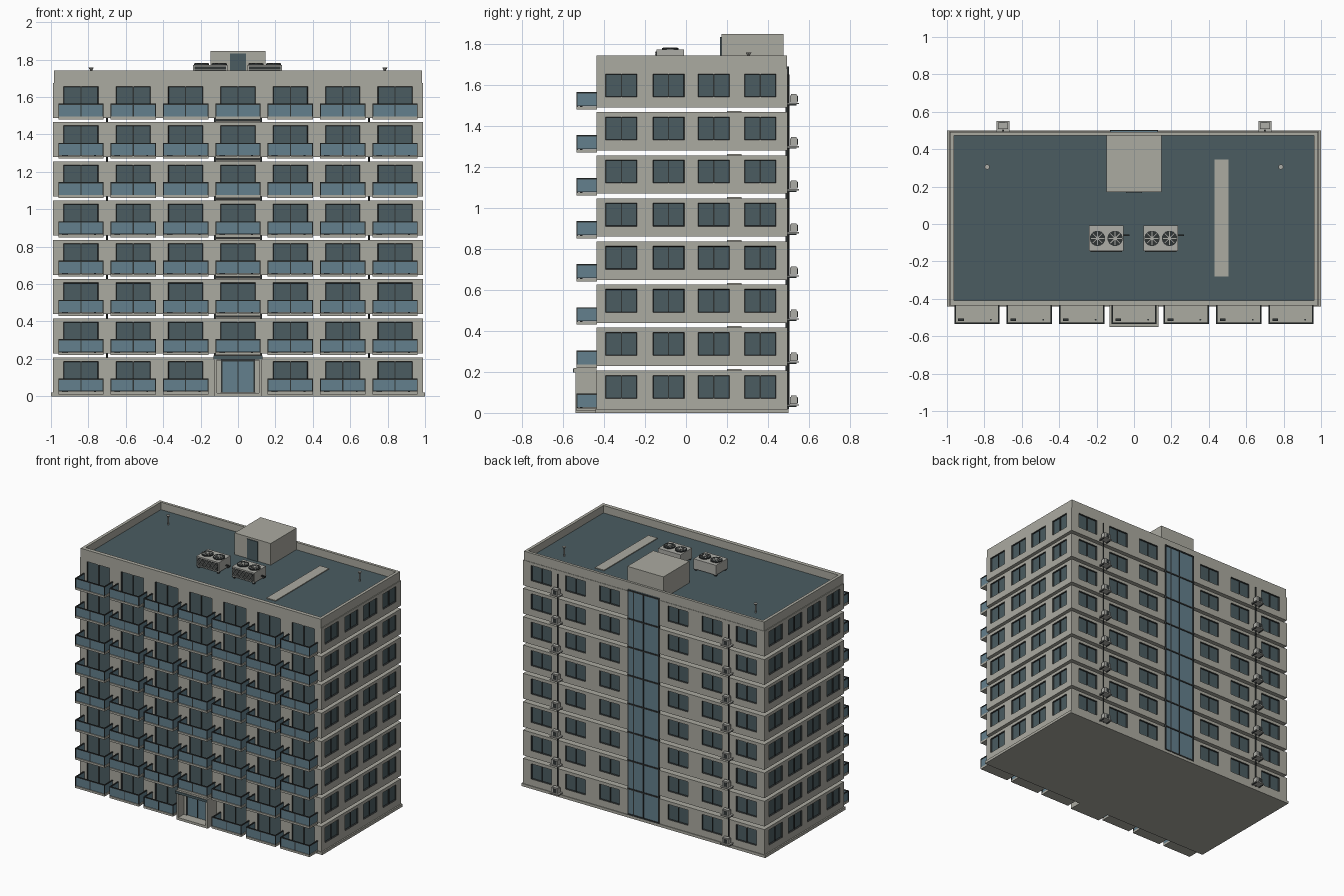
import bpy, bmesh, math
from mathutils import Vector, Matrix

cube = bpy.data.objects.get("Cube")
if cube:
    bpy.data.objects.remove(cube, do_unlink=True)


def material(name, rgb):
    m = bpy.data.materials.new(name)
    m.use_nodes = True
    m.diffuse_color = (*rgb, 1)
    m.node_tree.nodes["Principled BSDF"].inputs["Base Color"].default_value = (*rgb, 1)
    return m


MATS = [material("warm_concrete", (0.41, 0.405, 0.355)),
        material("dark_teal", (0.07, 0.107, 0.12)),
        material("blue_glass", (0.127, 0.216, 0.266)),
        material("charcoal_frame", (0.03, 0.035, 0.036)),
        material("metal_grey", (0.42, 0.42, 0.39))]
WALL, TEAL, GLASS, FRAME, METAL = range(5)

FLOORS, PITCH = 8, 0.21
COLUMNS = [0.28 * i for i in range(-3, 4)]
SIDE_ROWS = [-0.315, -0.085, 0.135, 0.3625]
X, Y0, Y1 = 0.99, -0.437, 0.495


def box(bm, xs, ys, zs, mat=WALL):
    size = Vector((xs[1] - xs[0], ys[1] - ys[0], zs[1] - zs[0]))
    mid = Vector((sum(xs), sum(ys), sum(zs))) / 2
    made = bmesh.ops.create_cube(bm, size=1, matrix=Matrix.Translation(mid) @ Matrix.Diagonal((*size, 1)))
    for f in {f for v in made["verts"] for f in v.link_faces}:
        f.material_index = mat


def tube(bm, r, centre, depth, mat, sides=12, top=None):
    made = bmesh.ops.create_cone(bm, cap_ends=True, segments=sides, radius1=r,
                                 radius2=r if top is None else top,
                                 depth=depth, matrix=Matrix.Translation(centre))
    for f in {f for v in made["verts"] for f in v.link_faces}:
        f.material_index = mat


def mesh_of(bm, name):
    me = bpy.data.meshes.new(name)
    bm.to_mesh(me)
    bm.free()
    for m in MATS:
        me.materials.append(m)
    return me


def place(name, me, loc=(0, 0, 0)):
    ob = bpy.data.objects.new(name, me)
    ob.location = loc
    bpy.context.collection.objects.link(ob)
    return ob


# Window rules: normal axis, sign, centres along the wall, half width, sill, head
FRONT = (1, -1, COLUMNS, 0.093, 0.03, 0.187)
BACK = (1, 1, [c for c in COLUMNS if abs(c) > 0.1], 0.083, 0.07, 0.183)
SIDES = [(0, s, SIDE_ROWS, 0.077, 0.07, 0.183) for s in (-1, 1)]


def is_window(f, rule):
    axis, sign, centres, half, sill, head = rule
    c = f.calc_center_median()
    return (f.normal[axis] * sign > 0.9 and sill < c.z < head
            and any(abs(c[1 - axis] - w) < half for w in centres))


def storey_mesh():
    bm = bmesh.new()
    box(bm, (-X, X), (Y0, Y1), (0.019, 0.206))
    cuts = set()
    for axis, sign, centres, half, sill, head in [FRONT, BACK, SIDES[0]]:
        cuts |= {(1 - axis, c + s * half) for c in centres for s in (-1, 1)}
        cuts |= {(2, sill), (2, head)}
    for axis, at in sorted(cuts):
        co, no = Vector(), Vector()
        co[axis], no[axis] = at, 1
        bmesh.ops.bisect_plane(bm, geom=bm.verts[:] + bm.edges[:] + bm.faces[:], plane_co=co, plane_no=no)
    # sunk panes with a dark surround
    for rule in [FRONT, BACK] + SIDES:
        bm.normal_update()
        panes = [f for f in bm.faces if is_window(f, rule)]
        rim = bmesh.ops.inset_region(bm, faces=panes, thickness=0.003, depth=-0.01, use_even_offset=True)
        for f in panes:
            f.material_index = TEAL
        for f in rim["faces"]:
            f.material_index = FRAME
    # mullions
    for axis, sign, centres, half, sill, head in [FRONT, BACK] + SIDES:
        face = X * sign if axis == 0 else (Y1 if sign > 0 else Y0)
        span = sorted((face - sign * 0.012, face - sign * 0.004))
        for c in centres:
            across = (c - 0.003, c + 0.003)
            box(bm, *((span, across) if axis == 0 else (across, span)), (sill, head), FRAME)
    return mesh_of(bm, "storey")


def balcony_mesh():
    bm = bmesh.new()
    w, y0, y1 = 0.121, -0.535, Y0 + 0.002
    box(bm, (-w, w), (y0, y1), (0.01, 0.025))
    for s in (-1, 1):
        box(bm, sorted((s * 0.003, s * (w - 0.004))), (y0 + 0.003, y0 + 0.007), (0.027, 0.088), GLASS)
        box(bm, sorted((s * (w - 0.007), s * (w - 0.003))), (y0 + 0.005, y1), (0.027, 0.088), GLASS)
        box(bm, sorted((s * (w - 0.008), s * w)), (y0, y1), (0.088, 0.095), FRAME)
        box(bm, sorted((s * (w - 0.005), s * w)), (y0, y0 + 0.006), (0.02, 0.09), FRAME)
    box(bm, (-0.003, 0.003), (y0 + 0.002, y0 + 0.008), (0.02, 0.09), FRAME)
    box(bm, (-w, w), (y0, y0 + 0.008), (0.088, 0.095), FRAME)
    # small planter and drain on the floor
    box(bm, (-0.1, -0.07), (-0.518, -0.505), (0.024, 0.036), FRAME)
    tube(bm, 0.005, (0.075, -0.512, 0.025), 0.01, FRAME, 8)
    return mesh_of(bm, "balcony")


def condenser_mesh():
    bm = bmesh.new()
    box(bm, (-0.035, 0.035), (Y1, 0.55), (0.035, 0.041), METAL)
    for s in (-1, 1):
        box(bm, (s * 0.03 - 0.002, s * 0.03 + 0.002), (Y1, 0.54), (0.028, 0.036), FRAME)
    box(bm, (-0.026, 0.026), (0.508, 0.543), (0.044, 0.078), METAL)
    box(bm, (-0.022, 0.022), (0.512, 0.539), (0.078, 0.084), METAL)
    box(bm, (-0.018, 0.01), (0.543, 0.545), (0.048, 0.075), FRAME)
    return mesh_of(bm, "wall_condenser")


def rooftop_unit_mesh():
    bm = bmesh.new()
    box(bm, (-0.092, 0.092), (-0.068, 0.068), (0.012, 0.085), METAL)
    box(bm, (-0.084, 0.084), (-0.072, -0.066), (0.02, 0.075), FRAME)
    for i in range(6):
        z = 0.025 + i * 0.009
        box(bm, (-0.084, 0.084), (-0.074, -0.07), (z, z + 0.002), METAL)
    for sx in (-1, 1):
        for sy in (-1, 1):
            box(bm, (sx * 0.08 - 0.008, sx * 0.08 + 0.008), (sy * 0.055 - 0.008, sy * 0.055 + 0.008), (0, 0.013), FRAME)
        # fan grille: dark disc, spokes and hub
        centre = Vector((sx * 0.047, 0, 0.088))
        tube(bm, 0.041, centre, 0.008, FRAME, 24)
        for k in range(4):
            turn = Matrix.Translation(centre + Vector((0, 0, 0.004))) @ Matrix.Rotation(k * math.pi / 4, 4, "Z")
            made = bmesh.ops.create_cube(bm, size=1, matrix=turn @ Matrix.Diagonal((0.072, 0.004, 0.003, 1)))
            for f in {f for v in made["verts"] for f in v.link_faces}:
                f.material_index = METAL
        tube(bm, 0.01, centre + Vector((0, 0, 0.004)), 0.006, METAL)
    box(bm, (0.09, 0.125), (0.012, 0.02), (0.03, 0.038), FRAME)
    return mesh_of(bm, "rooftop_unit")


# Storeys, balconies and wall condensers
storey, balcony, condenser = storey_mesh(), balcony_mesh(), condenser_mesh()
for k in range(FLOORS):
    z = k * PITCH
    place(f"storey_{k + 1}", storey, (0, 0, z))
    for i, x in enumerate(COLUMNS):
        if k or i != 3:
            place(f"balcony_{k + 1}_{i + 1}", balcony, (x, 0, z))
    for side, x in (("left", 0.7), ("right", -0.7)):
        place(f"condenser_{side}_{k + 1}", condenser, (x, 0, z))

# Ground slab
bm = bmesh.new()
box(bm, (-1, 1), (-0.442, 0.5), (0, 0.02))
place("ground_slab", mesh_of(bm, "ground_slab"))

# Glazed stairwell strip up the back, with landings in the floor gaps
bm = bmesh.new()
box(bm, (-0.125, 0.125), (0.488, 0.498), (0.02, 1.69), GLASS)
for x in (-0.125, 0, 0.08, 0.125):
    box(bm, (x - 0.004, x + 0.004), (0.486, 0.502), (0.02, 1.69), FRAME)
for k in range(FLOORS + 1):
    z = max(k * PITCH, 0.02)
    box(bm, (-0.125, 0.125), (0.486, 0.503), (z, z + 0.01), FRAME)
    if 0 < k < FLOORS:
        box(bm, (-0.12, 0.12), (0.2, 0.27), (z - 0.005, z + 0.003))
place("stairwell_glazing", mesh_of(bm, "stairwell_glazing"))

# Drain pipes on the back
bm = bmesh.new()
for x in (-0.7, 0.7):
    tube(bm, 0.005, (x, 0.5, 0.84), 1.62, FRAME, 8)
place("drain_pipes", mesh_of(bm, "drain_pipes"))

# Roof deck, parapet and walkway
bm = bmesh.new()
box(bm, (-0.98, 0.98), (-0.43, 0.485), (1.67, 1.687), TEAL)
box(bm, (0.43, 0.505), (-0.28, 0.345), (1.686, 1.693))
for s in (-1, 1):
    box(bm, sorted((s * 0.963, s * 0.985)), (Y0, 0.492), (1.675, 1.742))
box(bm, (-0.963, 0.963), (Y0, -0.408), (1.675, 1.742))
box(bm, (-0.963, 0.963), (0.472, 0.492), (1.675, 1.742))
place("roof_and_parapet", mesh_of(bm, "roof_and_parapet"))

# Stair house on the roof
bm = bmesh.new()
box(bm, (-0.148, 0.148), (0.172, 0.476), (1.68, 1.847))
box(bm, (-0.044, 0.042), (0.166, 0.173), (1.687, 1.833), TEAL)
place("stair_house", mesh_of(bm, "stair_house"))

# Rooftop cooling units and vent pipes
unit = rooftop_unit_mesh()
for name, x in (("right", -0.148), ("left", 0.143)):
    place(f"rooftop_unit_{name}", unit, (x, -0.077, 1.687))
bm = bmesh.new()
for x in (-0.785, 0.785):
    tube(bm, 0.005, (x, 0.305, 1.715), 0.06, METAL, 8)
    tube(bm, 0.006, (x, 0.305, 1.75), 0.014, METAL, 8, 0.014)
place("vent_pipes", mesh_of(bm, "vent_pipes"))

# Entrance porch
bm = bmesh.new()
for s in (-1, 1):
    box(bm, sorted((s * 0.112, s * 0.128)), (-0.54, Y0), (0, 0.2))
    box(bm, sorted((s * 0.09, s * 0.112)), (-0.475, Y0), (0.015, 0.195))
    box(bm, sorted((s * 0.084, s * 0.092)), (-0.48, -0.465), (0.02, 0.195), FRAME)
    box(bm, sorted((s * 0.003, s * 0.085)), (-0.474, -0.468), (0.02, 0.188), GLASS)
box(bm, (-0.003, 0.003), (-0.478, -0.466), (0.02, 0.19), FRAME)
box(bm, (-0.09, 0.09), (-0.478, Y0), (0.187, 0.196), FRAME)
box(bm, (-0.128, 0.128), (-0.54, Y0), (0, 0.018))
box(bm, (-0.13, 0.13), (-0.547, Y0), (0.196, 0.218))
box(bm, (-0.13, 0.13), (-0.551, -0.546), (0.198, 0.216), TEAL)
place("entrance_porch", mesh_of(bm, "entrance_porch"))
